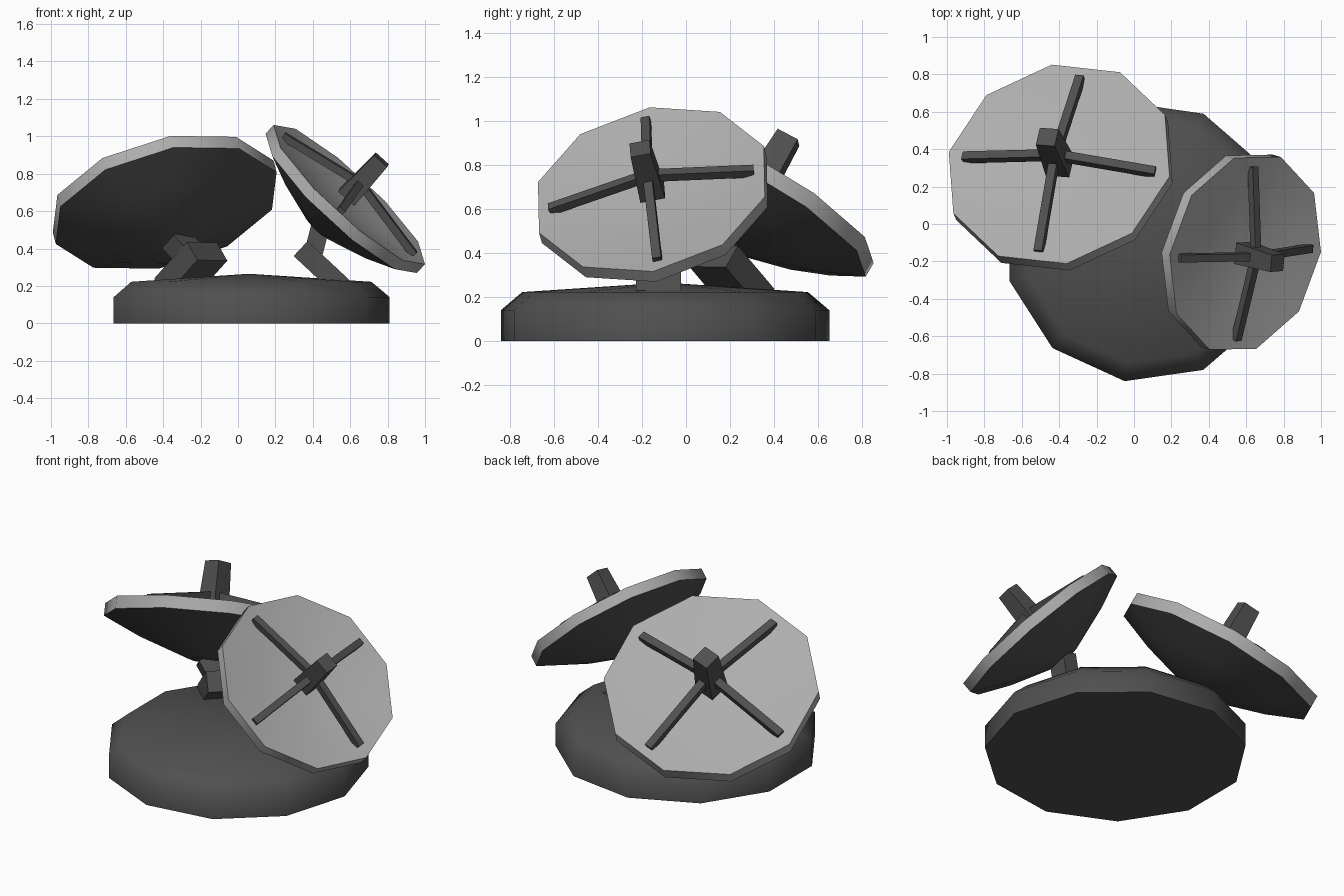
import bpy, bmesh, math
from mathutils import Vector, Matrix

cube = bpy.data.objects.get("Cube")
if cube:
    bpy.data.objects.remove(cube, do_unlink=True)


def material(name, value):
    m = bpy.data.materials.new(name)
    m.use_nodes = True
    colour = (value, value, value, 1)
    m.diffuse_color = colour
    m.node_tree.nodes["Principled BSDF"].inputs["Base Color"].default_value = colour
    return m


DARK = material("dark_grey", 0.08)
LIGHT = material("light_grey", 0.42)


def finish(bm, name, mats, matrix=None, smooth=None):
    bmesh.ops.recalc_face_normals(bm, faces=bm.faces)
    mesh = bpy.data.meshes.new(name)
    bm.to_mesh(mesh)
    bm.free()
    for m in mats:
        mesh.materials.append(m)
    ob = bpy.data.objects.new(name, mesh)
    bpy.context.collection.objects.link(ob)
    if matrix:
        ob.matrix_world = matrix
    if smooth:
        bpy.ops.object.select_all(action='DESELECT')
        ob.select_set(True)
        bpy.context.view_layer.objects.active = ob
        bpy.ops.object.shade_smooth_by_angle(angle=math.radians(smooth))
    return ob


def lathe(name, profile, sides, mats, matrix, smooth, light_rings=()):
    """Closed solid of revolution; radius 0 makes a pole."""
    bm = bmesh.new()
    rings = []
    for r, z in profile:
        if r == 0:
            rings.append([bm.verts.new((0, 0, z))] * sides)
        else:
            rings.append([bm.verts.new((r * math.cos(a), r * math.sin(a), z))
                          for a in (math.tau * i / sides for i in range(sides))])
    for k in range(len(rings) - 1):
        for i in range(sides):
            j = (i + 1) % sides
            corners = (rings[k][i], rings[k][j], rings[k + 1][j], rings[k + 1][i])
            f = bm.faces.new(list(dict.fromkeys(corners)))
            f.material_index = int(k in light_rings)
    if profile[-1][0]:
        bm.faces.new(rings[-1])
    return finish(bm, name, mats, matrix, smooth)


def beam(name, start, end, side, width, depth, end_scale=1.0):
    """Four-sided bar between two points, its width along side."""
    start, end = Vector(start), Vector(end)
    axis = (end - start).normalized()
    side = Vector(side)
    side = (side - axis * side.dot(axis)).normalized()
    up = axis.cross(side)
    bm = bmesh.new()
    loops = []
    for p, s in ((start, 1), (end, end_scale)):
        loops.append([bm.verts.new(p + side * (width * s * a / 2) + up * (depth * s * b / 2))
                      for a, b in ((-1, -1), (1, -1), (1, 1), (-1, 1))])
    for loop in loops:
        bm.faces.new(loop)
    for i in range(4):
        j = (i + 1) % 4
        bm.faces.new((loops[0][i], loops[0][j], loops[1][j], loops[1][i]))
    return finish(bm, name, [DARK])


def frame(centre, normal, ref):
    """Matrix whose z is normal and whose x points towards ref."""
    z = Vector(normal).normalized()
    x = Vector(ref)
    x = (x - z * x.dot(z)).normalized()
    m = Matrix((x, z.cross(x), z)).transposed().to_4x4()
    m.translation = Vector(centre)
    return m


# Eleven-sided base with a chamfered shoulder and a shallow pointed top
lathe("base", [(0, 0.265), (0.655, 0.222), (0.753, 0.14), (0.753, 0)], 11, [DARK],
      Matrix.Translation((0.058, -0.095, 0)) @ Matrix.Rotation(math.radians(261.75), 4, 'Z'), 60)


def antenna(tag, r, centre, normal, corner, strut, foot, elbow, side):
    # Dish: light bowl and rim, dark back
    profile = [(0, -0.11), (0.5, -0.08), (1, 0), (1, -0.118), (0.65, -0.28), (0.17, -0.45)]
    lathe(tag + "_dish", [(a * r, b * r) for a, b in profile], 10, [DARK, LIGHT],
          frame(centre, normal, corner), 40, light_rings=(0, 1, 2))

    # Receiver and its four struts
    m = frame(centre, normal, strut)
    x, y, z = (m.col[i].to_3d() for i in range(3))
    c = Vector(centre)
    beam(tag + "_receiver", c - z * 0.03 * r, c + z * 0.47 * r, x, 0.21 * r, 0.21 * r, 0.8)
    for i in range(4):
        d = Matrix.Rotation(i * math.pi / 2, 3, z) @ x
        beam(f"{tag}_strut_{i + 1}", c + z * 0.15 * r + d * 0.04 * r,
             c - z * 0.01 * r + d * 0.86 * r, z.cross(d), 0.075 * r, 0.075 * r)

    # Bent mount: leaning foot and neck up to the dish back
    foot, elbow = Vector(foot), Vector(elbow)
    beam(tag + "_foot", foot, elbow, side, 0.37 * r, 0.2 * r)
    beam(tag + "_neck", foot.lerp(elbow, 0.75) - Vector((0, 0, 0.02)),
         c - z * 0.42 * r, side, 0.22 * r, 0.18 * r)


antenna("right", 0.624, (-0.40, 0.32, 0.678), (-0.26, 0.59, 1), (0.04, -0.53, 0.32),
        (-0.515, 0.04, -0.157), (-0.34, 0.29, 0.19), (-0.165, 0.125, 0.385), (0.7, 0.7, 0))
antenna("left", 0.55, (0.595, -0.157, 0.688), (1, -0.3, 1.08), (0.405, 0.007, -0.368),
        (-0.345, -0.025, 0.31), (0.56, -0.125, 0.19), (0.335, -0.125, 0.4), (0, 1, 0))
